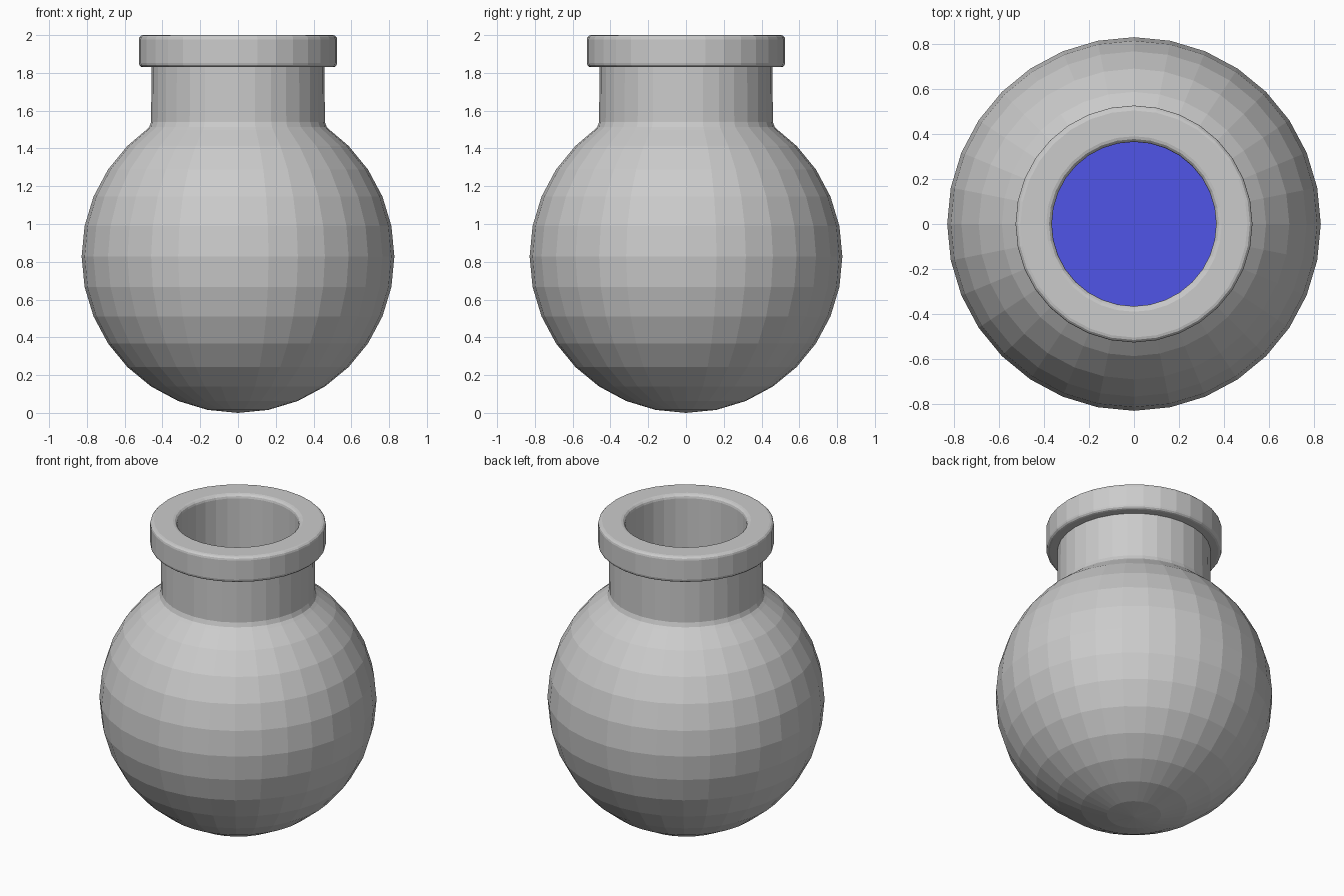
import bpy, bmesh
from math import sin, cos, pi, radians

if "Cube" in bpy.data.objects:
    bpy.data.objects.remove(bpy.data.objects["Cube"])

SEG = 32
CENTRE = 0.828


def arc(radius, start, end):
    """Sphere profile points every 11.25 degrees of latitude."""
    n = round((end - start) / 11.25)
    pts = []
    for i in range(n + 1):
        a = radians(start + 11.25 * i)
        pts.append((max(0.0, radius * cos(a)), CENTRE + radius * sin(a)))
    return pts


def corner(cx, cz, r, start, end, n=3):
    """Rounded corner profile points."""
    return [(cx + r * cos(radians(start + (end - start) * i / n)),
             cz + r * sin(radians(start + (end - start) * i / n))) for i in range(n + 1)]


def lathe(name, profile):
    """Spin a radius/height profile about z; points on the axis become poles."""
    bm = bmesh.new()
    rings = []
    for r, z in profile:
        count = 1 if r < 1e-5 else SEG
        rings.append([bm.verts.new((r * cos(2 * pi * k / SEG), r * sin(2 * pi * k / SEG), z))
                      for k in range(count)])
    for a, b in zip(rings, rings[1:]):
        for k in range(SEG):
            j = (k + 1) % SEG
            quad = [a[k % len(a)], a[j % len(a)], b[j % len(b)], b[k % len(b)]]
            bm.faces.new(list(dict.fromkeys(quad)))
    bmesh.ops.recalc_face_normals(bm, faces=bm.faces)
    mesh = bpy.data.meshes.new(name)
    bm.to_mesh(mesh)
    bm.free()
    obj = bpy.data.objects.new(name, mesh)
    bpy.context.collection.objects.link(obj)
    return obj


# Glass flask: round body, neck, rounded lip, then the inner wall back down
outer = arc(0.828, -90, 45)
neck = [(0.487, 1.497), (0.470, 1.513), (0.460, 1.540), (0.458, 1.83)]
lip = (corner(0.503, 1.852, 0.022, -90, 0) + corner(0.503, 1.978, 0.022, 0, 90)
       + corner(0.389, 1.975, 0.025, 90, 180))
inner = [(0.364, 1.50), (0.38, 1.462)] + arc(0.737, -90, 56.25)[::-1]
lathe("flask", outer + neck + lip + inner)

# Liquid filling the lower half of the flask
liquid = lathe("liquid", arc(0.732, -90, 0) + [(0.0, CENTRE)])
blue = bpy.data.materials.new("blue_liquid")
blue.diffuse_color = (0.08, 0.09, 0.8, 1.0)
blue.use_nodes = True
blue.node_tree.nodes["Principled BSDF"].inputs["Base Color"].default_value = blue.diffuse_color
liquid.data.materials.append(blue)
